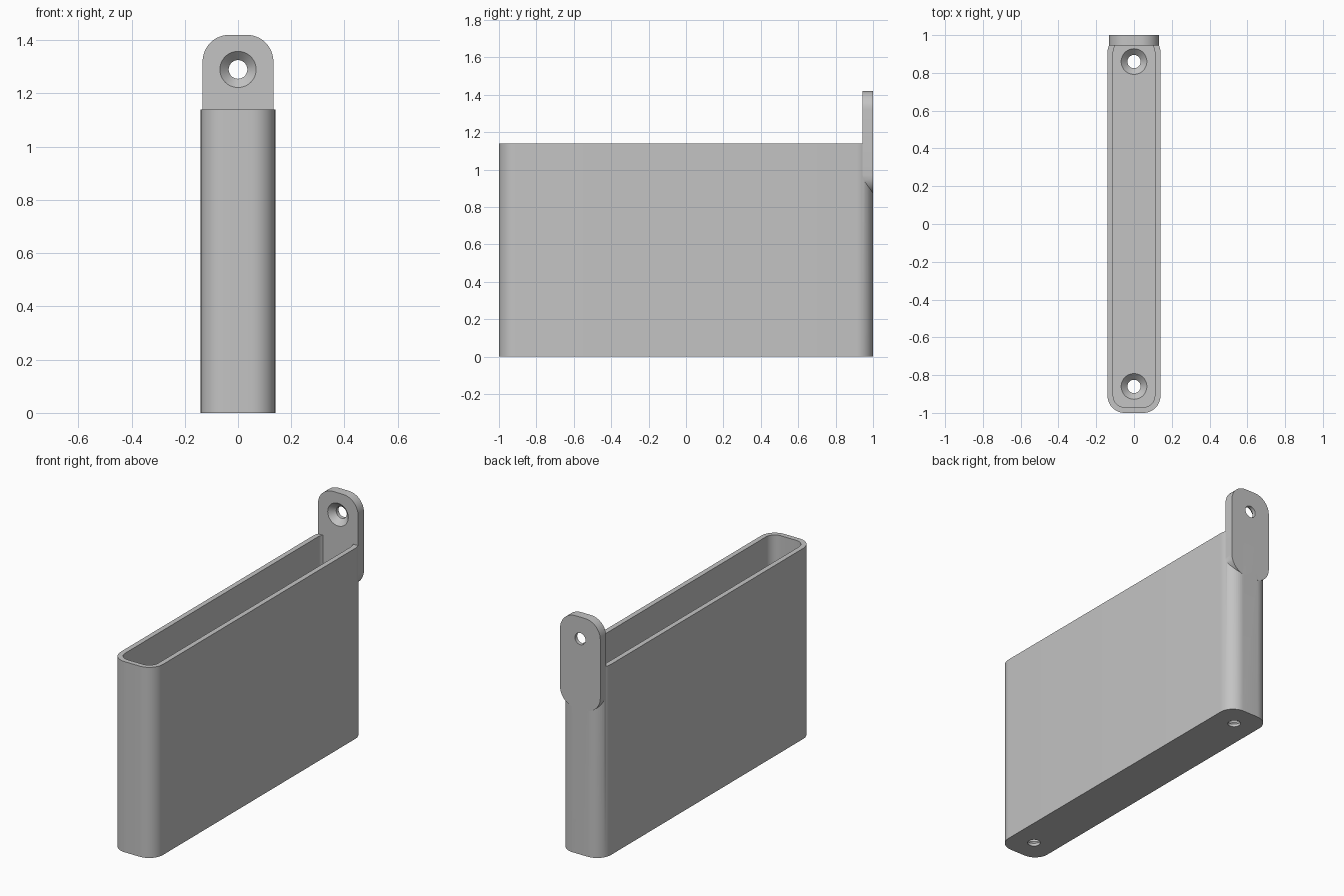
import bpy
import bmesh
import math
from mathutils import Matrix

cube = bpy.data.objects.get("Cube")
if cube:
    bpy.data.objects.remove(cube, do_unlink=True)

grey = bpy.data.materials.new("plain grey")
grey.use_nodes = True
COLOUR = (0.55, 0.55, 0.55, 1)
grey.diffuse_color = COLOUR
grey.node_tree.nodes["Principled BSDF"].inputs["Base Color"].default_value = COLOUR

STEPS = 12
WIDTH, HEIGHT, CORNER = 0.14, 1.14, 0.09
WALL, FLOOR = 0.03, 0.05
TAB_BOTTOM, TAB_TOP, TAB_FRONT = 0.87, 1.42, 0.945


def outline(half_x, half_y, radius):
    """Rounded rectangle; a circle when both halves equal the radius."""
    points = []
    for q, (sx, sy) in enumerate([(1, 1), (-1, 1), (-1, -1), (1, -1)]):
        for i in range(STEPS + 1):
            a = (q + i / STEPS) * math.pi / 2
            points.append((sx * (half_x - radius) + radius * math.cos(a),
                           sy * (half_y - radius) + radius * math.sin(a)))
    return points


def loft(name, layers, matrix=Matrix()):
    """Solid through stacked (half_x, half_y, radius, z) outlines."""
    bm = bmesh.new()
    rings = [[bm.verts.new((x, y, z)) for x, y in outline(hx, hy, r)]
             for hx, hy, r, z in layers]
    for low, high in zip(rings, rings[1:]):
        for i in range(len(low)):
            j = (i + 1) % len(low)
            bm.faces.new((low[i], low[j], high[j], high[i]))
    bm.faces.new(rings[0][::-1])
    bm.faces.new(rings[-1])
    bmesh.ops.remove_doubles(bm, verts=bm.verts, dist=1e-5)
    bmesh.ops.transform(bm, matrix=matrix, verts=bm.verts)
    bmesh.ops.recalc_face_normals(bm, faces=bm.faces)
    mesh = bpy.data.meshes.new(name)
    bm.to_mesh(mesh)
    bm.free()
    mesh.materials.append(grey)
    obj = bpy.data.objects.new(name, mesh)
    bpy.context.collection.objects.link(obj)
    return obj


def combine(target, other, operation):
    mod = target.modifiers.new(operation.lower(), 'BOOLEAN')
    mod.operation = operation
    mod.solver = 'EXACT'
    mod.object = other
    bpy.context.view_layer.objects.active = target
    bpy.ops.object.modifier_apply(modifier=mod.name)
    bpy.data.objects.remove(other, do_unlink=True)


def screw_hole(target, matrix):
    """Countersunk hole whose wide mouth lies at the local origin, facing +z."""
    rings = [(0.035, -0.1), (0.035, -0.033), (0.068, 0), (0.068, 0.02)]
    cutter = loft("hole_cutter", [(r, r, r, z) for r, z in rings], matrix)
    cutter.hide_render = True
    combine(target, cutter, 'DIFFERENCE')


# Hollow tray
tray = loft("wall_tray", [(WIDTH, 1, CORNER, 0), (WIDTH, 1, CORNER, HEIGHT)])
inside = (WIDTH - WALL, 1 - WALL, CORNER - WALL)
cavity = loft("cavity_cutter", [(*inside, FLOOR), (*inside, HEIGHT + 0.1)])
cavity.hide_render = True
combine(tray, cavity, 'DIFFERENCE')

# Hanging tab standing upright at the back
upright = Matrix.Rotation(math.pi / 2, 4, 'X')
middle = (TAB_BOTTOM + TAB_TOP) / 2
shape = (0.133, (TAB_TOP - TAB_BOTTOM) / 2, 0.1)
tab = loft("hanging_tab", [(*shape, 0), (*shape, 1 - TAB_FRONT)],
           Matrix.Translation((0, 1, middle)) @ upright)
combine(tray, tab, 'UNION')

# Screw holes in the tab and the floor
screw_hole(tray, Matrix.Translation((0, TAB_FRONT, 1.29)) @ upright)
for y in (-0.86, 0.86):
    screw_hole(tray, Matrix.Translation((0, y, FLOOR)))

bpy.ops.object.select_all(action='DESELECT')
tray.select_set(True)
bpy.context.view_layer.objects.active = tray
bpy.ops.object.shade_smooth_by_angle(angle=math.radians(30))
